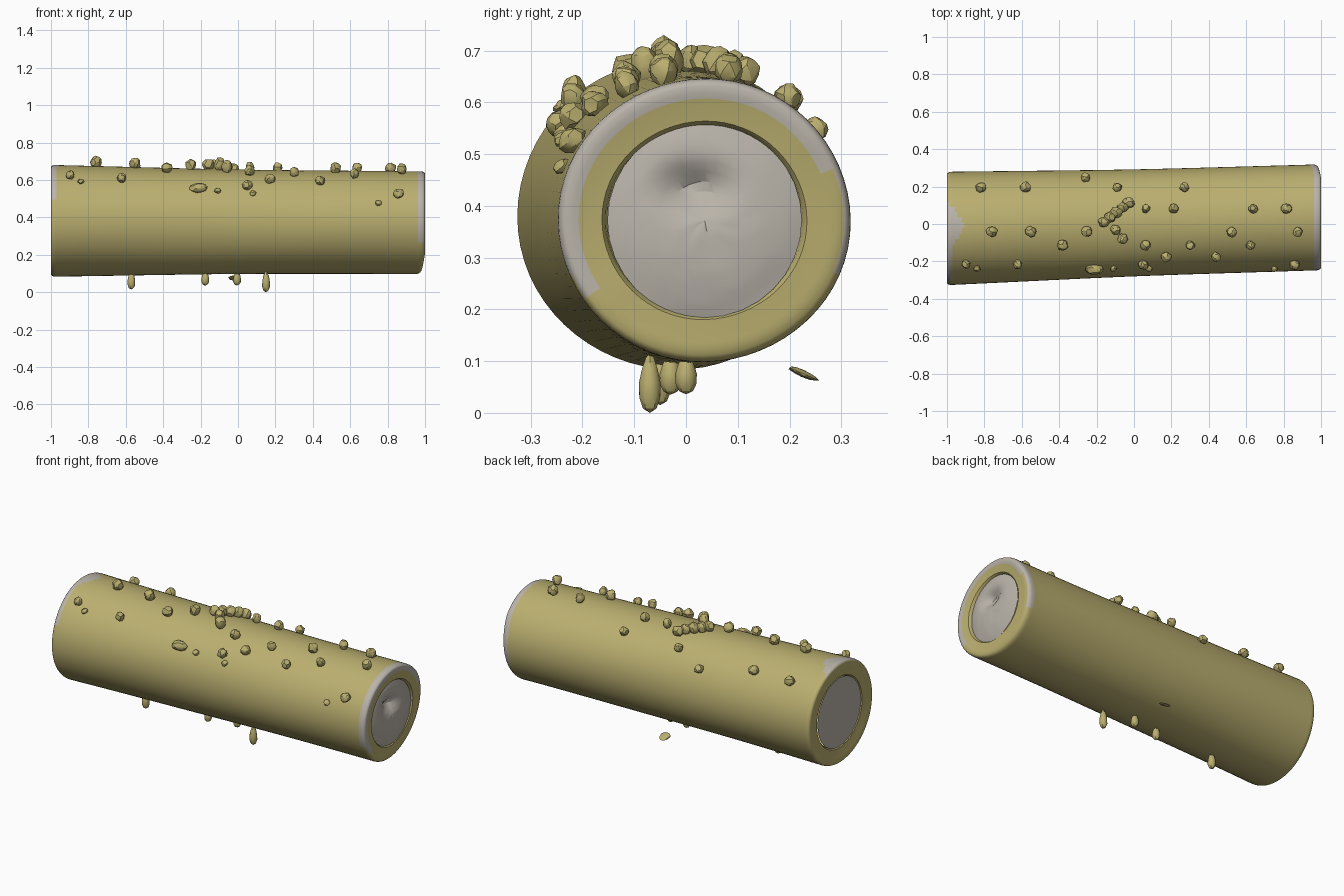
import bpy, bmesh, math, random
from mathutils import Vector, Matrix

if "Cube" in bpy.data.objects:
    bpy.data.objects.remove(bpy.data.objects["Cube"])
random.seed(4)

def material(name, rgb):
    m = bpy.data.materials.new(name)
    m.diffuse_color = (*rgb, 1)
    m.use_nodes = True
    m.node_tree.nodes["Principled BSDF"].inputs["Base Color"].default_value = m.diffuse_color
    return m

OLIVE = material("olive bark", (0.49, 0.425, 0.16))
GREY = material("pale grey wood", (0.49, 0.455, 0.40))
N = 64

def finish(bm, name, mats, angle):
    bmesh.ops.recalc_face_normals(bm, faces=bm.faces)
    me = bpy.data.meshes.new(name)
    bm.to_mesh(me)
    bm.free()
    ob = bpy.data.objects.new(name, me)
    bpy.context.collection.objects.link(ob)
    for m in mats:
        me.materials.append(m)
    bpy.ops.object.select_all(action='DESELECT')
    ob.select_set(True)
    bpy.context.view_layer.objects.active = ob
    bpy.ops.object.shade_smooth_by_angle(angle=math.radians(angle))

def section(x):
    """Centre y, centre z, radius y, radius z of the log at x."""
    return (0.006 + 0.03 * x, 0.377 - 0.005 * x, 0.286 - 0.01 * x + 0.006 * x * x, 0.281 - 0.0125 * x + 0.006 * x * x)

def point(x, r, a):
    cy, cz, ry, rz = section(x)
    wob = 1 + 0.006 * math.sin(3 * a + 2 * x) * math.sin(2.5 * x + a)
    # right end is cut back towards the lower back side
    if x > 0.9:
        away = math.cos(a) * 0.62 - math.sin(a) * 0.78
        x -= 0.035 * max(0, away) * r ** 3 * min(1, (x - 0.9) / 0.07)
    return Vector((x, cy + ry * r * wob * math.cos(a), cz + rz * r * wob * math.sin(a)))

def worn(x, r, a):
    """Grey worn patches on the upper rims."""
    if x < -0.8:
        width = 0.1 * (1 - abs(a - 88) / 28)
        if 90 < a < 160:
            width = max(width, 0.028)
        return int(x < -1 + width and r > 0.97)
    if x > 0.9:
        if r > 0.985:
            return int(x > 0.962 and (a < 205 or a > 340))
        return int((20 < a < 212 and r > 0.86) or ((a <= 20 or a > 340) and r > 0.94))
    return 0

# log shell: end ring, rounded rim, long wall, rounded rim, end ring
def rim(side):
    corner = [(1 - 0.022 * (1 - math.sin(t)), 1 - 0.05 * (1 - math.cos(t)))
              for t in (math.pi / 2 * k / 4 for k in range(5))]
    ring = [(1, 0.9), (0.997, 0.86), (0.99, 0.70), (0.98, 0.675), (0.955, 0.66)]
    return [(side * x, r) for x, r in corner + ring]

wall = [(-0.97 + 0.0125 * i, 1) for i in range(9)] + [(-0.85 + 0.09 * i, 1) for i in range(20)]
wall += [(0.925, 1), (0.95, 1), (0.963, 1)]
profile = rim(-1)[::-1] + wall + rim(1)
bm = bmesh.new()
rings = [[bm.verts.new(point(x, r, 2 * math.pi * i / N)) for i in range(N)] for x, r in profile]
for k, (p, q) in enumerate(zip(rings, rings[1:])):
    x, r = ((u + v) / 2 for u, v in zip(profile[k], profile[k + 1]))
    for i in range(N):
        f = bm.faces.new((p[i], p[(i + 1) % N], q[(i + 1) % N], q[i]))
        f.material_index = worn(x, r, 360 * (i + 0.5) / N)
finish(bm, "log_shell", [OLIVE, GREY], 40)

# pith discs at both ends; the right one is domed with a dimple
def pith(name, side):
    bm = bmesh.new()
    steps, n = 10, 32
    cy, cz = section(side)[:2]
    rad = 0.188 if side > 0 else 0.203
    def place(r, a):
        y, z = cy + rad * r * math.cos(a), cz + rad * r * math.sin(a)
        if side < 0:
            return (-0.988, y, z)
        d = math.hypot((y - 0.015) / 0.075, (z - 0.435) / 0.05)
        x = 0.998 - 0.022 * r ** 3 - 0.045 * math.exp(-d ** 2 * 1.3)
        return (x + random.uniform(-0.0015, 0.0015), y, z)
    rings = [[bm.verts.new(place(k / steps, 2 * math.pi * i / n)) for i in range(n)] for k in range(1, steps + 1)]
    c = bm.verts.new(place(0, 0))
    for i in range(n):
        bm.faces.new((c, rings[0][i], rings[0][(i + 1) % n]))
        for p, q in zip(rings, rings[1:]):
            bm.faces.new((p[i], q[i], q[(i + 1) % n], p[(i + 1) % n]))
    finish(bm, name, [GREY], 25)

pith("right_pith", 1)
pith("left_pith", -1)

def lump(bm, centre, axis, w, d, h, jitter=0.12):
    xa = (Vector((1, 0, 0)) - axis * axis.x).normalized()
    rot = Matrix((xa, axis.cross(xa), axis)).transposed().to_4x4()
    m = Matrix.Translation(centre) @ rot @ Matrix.Diagonal((w, d, h, 1))
    for v in bmesh.ops.create_icosphere(bm, subdivisions=2, radius=1)['verts']:
        v.co = m @ (v.co * (1 + random.uniform(-jitter, jitter)))

# lumpy buds on the upper side, in rows by y, smaller towards the sides
ROWS = {-0.21: (-.9, -.62, .05, .86), -0.17: (.17, .44), -0.11: (-.38, .06, .3, .62),
        -0.04: (-.76, -.55, -.25, .52, .875), 0.08: (.065, .21, .64, .815),
        0.19: (-.82, -.58, -.09, .27), 0.24: (-.26,)}
buds = [(x, y, 0.053 - 0.06 * abs(y), random.uniform(0.023, 0.031)) for y, xs in ROWS.items() for x in xs]
# central cluster running diagonally, and one long bud on the front
buds += [(-0.16 + 0.033 * i, 0.01 + 0.025 * i, 0.05, 0.032) for i in range(5)]
buds += [(-0.1 + 0.04 * i, -0.03 - 0.045 * i, 0.062, 0.029) for i in range(2)]
buds.append((-0.21, -0.235, 0.04, 0.05))
# tiny buds on the front flank
buds += [(x, -0.235, 0.02, 0.018) for x in (-.84, -.11, .08, .75)]

bm = bmesh.new()
for x, y, h, w in buds:
    cy, cz, ry, rz = section(x)
    s = (y - cy) / ry
    normal = Vector((0, s, math.sqrt(1 - s * s)))
    base = Vector((x, y, cz + rz * normal.z))
    axis = (normal + Vector((random.uniform(-.2, .2), 0, 0.7))).normalized()
    lump(bm, base + axis * h * 0.42, axis, w, min(w, 0.028), h * 0.62)
finish(bm, "bark_buds", [OLIVE], 25)

# drips hanging under the log: x, y, lowest z
bm = bmesh.new()
for x, y, z0 in [(-.57, -.05, .015), (-.175, -.03, .035), (-.005, 0, .036), (.15, -.07, 0)]:
    half = (0.115 - z0) / 2
    for v in bmesh.ops.create_icosphere(bm, subdivisions=2, radius=1)['verts']:
        w = 0.021 * (1 - 0.3 * v.co.z)
        v.co = Vector((x + v.co.x * w, y + v.co.y * w, z0 + half * (1 + v.co.z)))
finish(bm, "hanging_drips", [OLIVE], 25)

# loose flake below the back
bm = bmesh.new()
lump(bm, Vector((-0.02, 0.226, 0.076)), Vector((0, 0.4, 0.92)).normalized(), 0.03, 0.031, 0.007, 0.1)
finish(bm, "loose_flake", [OLIVE], 25)
